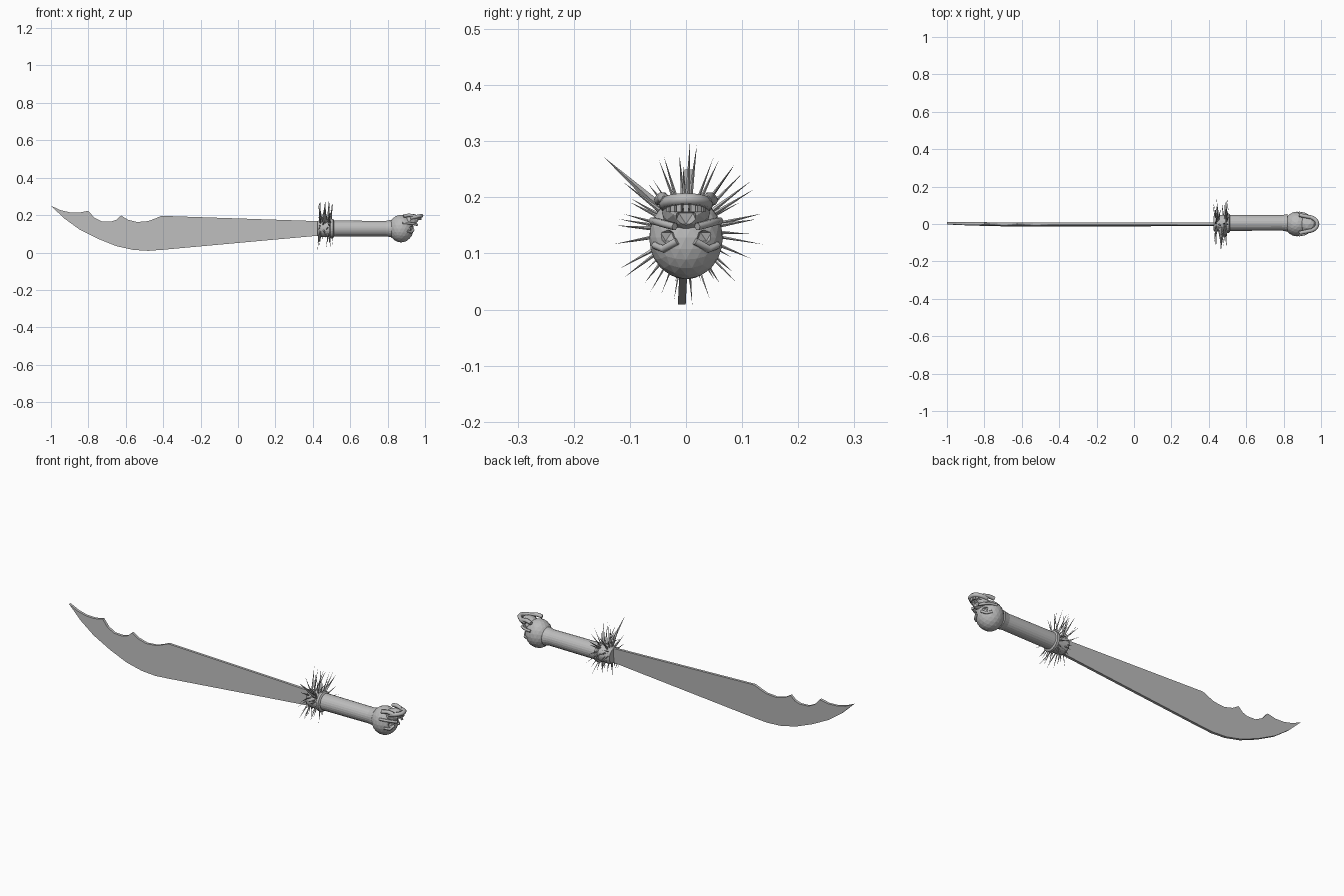
import bpy, bmesh, math, random
from mathutils import Vector, Matrix

if "Cube" in bpy.data.objects:
    bpy.data.objects.remove(bpy.data.objects["Cube"])
random.seed(4)

steel = bpy.data.materials.new("grey")
steel.use_nodes = True
GREY = (0.5, 0.5, 0.5, 1)
steel.diffuse_color = GREY
steel.node_tree.nodes["Principled BSDF"].inputs["Base Color"].default_value = GREY


def make(name, bm):
    bmesh.ops.recalc_face_normals(bm, faces=bm.faces)
    me = bpy.data.meshes.new(name)
    bm.to_mesh(me)
    bm.free()
    me.materials.append(steel)
    ob = bpy.data.objects.new(name, me)
    bpy.context.collection.objects.link(ob)
    return ob


def lathe(name, profile, y, z, sides=24):
    """Closed turned part along x from (x, radius) pairs."""
    bm = bmesh.new()
    rings = [[bm.verts.new((x, y + r * math.cos(math.tau * i / sides),
                            z + r * math.sin(math.tau * i / sides)))
              for i in range(sides)] for x, r in profile]
    for a, b in zip(rings, rings[1:]):
        for i in range(sides):
            j = (i + 1) % sides
            bm.faces.new((a[i], a[j], b[j], b[i]))
    bm.faces.new(rings[0])
    bm.faces.new(rings[-1])
    return make(name, bm)


def ball(bm, center, radii, detail=2, tilt=0):
    m = (Matrix.Translation(center) @ Matrix.Rotation(tilt, 4, 'Y')
         @ Matrix.Diagonal((*radii, 1)))
    bmesh.ops.create_icosphere(bm, subdivisions=detail, radius=1, matrix=m)


def bar(name, path, thick):
    """Faceted bar of varying thickness swept along a path."""
    cu = bpy.data.curves.new(name, 'CURVE')
    cu.dimensions = '3D'
    cu.bevel_depth, cu.bevel_resolution, cu.use_fill_caps = thick, 1, True
    sp = cu.splines.new('POLY')
    sp.points.add(len(path) - 1)
    for p, co in zip(sp.points, path):
        p.co = (*co, 1)
    cu.materials.append(steel)
    ob = bpy.data.objects.new(name, cu)
    bpy.context.collection.objects.link(ob)


# Blade: outline with scalloped back, leaning slightly
back = [(-1, .25), (-.95, .227), (-.9, .215), (-.85, .213), (-.8, .223),
        (-.77, .188), (-.73, .167), (-.68, .165), (-.65, .175), (-.625, .198),
        (-.59, .176), (-.54, .163), (-.48, .168), (-.44, .183), (-.41, .196)]
edge = [(-.4, .015), (-.48, .009), (-.56, .014), (-.65, .034),
        (-.75, .074), (-.85, .125), (-.93, .183)]
bm = bmesh.new()
outline = back + [(.45, .167), (.45, .092)] + edge
face = bm.faces.new([bm.verts.new((x, -.015 + .05 * z, z)) for x, z in outline])
side = bmesh.ops.extrude_face_region(bm, geom=[face])["geom"]
bmesh.ops.translate(bm, vec=(0, .014, 0),
                    verts=[v for v in side if isinstance(v, bmesh.types.BMVert)])
make("blade", bm)

# Grip and guard
lathe("handle", [(.5, .043), (.79, .041), (.82, .047)], .006, .128)
lathe("guard", [(.425, .038), (.435, .045), (.49, .045), (.495, .052),
                (.508, .052), (.513, .044)], .004, .128)

# Two rows of thin spikes around the guard
bm = bmesh.new()


def spike(x, angle, length, width, lean):
    d = Vector((lean, math.cos(angle), math.sin(angle))).normalized()
    base = Vector((x, .0, .14)) + d * .028
    rot = Vector((0, 0, 1)).rotation_difference(d).to_matrix().to_4x4()
    bmesh.ops.create_cone(bm, segments=4, radius1=width, radius2=0, depth=length,
                          cap_ends=True,
                          matrix=Matrix.Translation(base + d * length / 2) @ rot)


for x in (.445, .488):
    for i in range(26):
        a = math.tau * (i + random.uniform(-.35, .35)) / 26
        spike(x + random.uniform(-.01, .01), a, random.uniform(.07, .118) + .012 * math.sin(a),
              random.uniform(.003, .006), random.uniform(-.15, .15))
spike(.465, math.radians(138), .17, .011, 0)
make("guard_spikes", bm)

# Skull pommel: round cranium below, face above and outward
bm = bmesh.new()
ball(bm, (.872, 0, .128), (.067, .066, .074), 3)
cranium = make("cranium", bm)
bm = bmesh.new()
ball(bm, (.922, 0, .172), (.05, .043, .032), 2, -.3)
upper = make("face", bm)

# Sockets, nose and mouth hollows
bm = bmesh.new()
for s in (-1, 1):
    ball(bm, (.938, s * .036, .130), (.024, .019, .017), 1)
    ball(bm, (.90, s * .062, .178), (.022, .014, .016), 1)
ball(bm, (.97, 0, .162), (.028, .024, .022), 1)
hollows = make("hollow_cutter", bm)
hollows.hide_render = True
hollows.hide_viewport = True
for ob in (cranium, upper):
    mod = ob.modifiers.new("hollows", 'BOOLEAN')
    mod.operation, mod.object, mod.solver = 'DIFFERENCE', hollows, 'EXACT'

# Jaw arch, cheekbones and brows
arc = [math.radians(t) for t in range(-100, 101, 20)]
bar("jaw", [(.93 + .05 * math.cos(t), .038 * math.sin(t),
             .187 + .01 * math.cos(t)) for t in arc], .011)
for s, label in ((1, "left"), (-1, "right")):
    bar(label + "_cheekbone", [(.88, s * .06, .158), (.915, s * .053, .157),
                               (.942, s * .036, .152), (.958, s * .02, .148)], .007)
    bar(label + "_jaw_branch", [(.885, s * .048, .195), (.915, s * .042, .2),
                                (.945, s * .036, .194)], .010)
    bar(label + "_brow", [(.905, s * .056, .115), (.926, s * .04, .108),
                          (.938, s * .016, .122)], .007)

# Teeth inside the jaw arch
bm = bmesh.new()
for i in range(-3, 4):
    t = i * .35
    bmesh.ops.create_cube(bm, size=1, matrix=Matrix.Translation(
        (.932 + .045 * math.cos(t), .034 * math.sin(t), .182))
        @ Matrix.Rotation(t, 4, 'Z') @ Matrix.Diagonal((.007, .009, .016, 1)))
make("teeth", bm)
